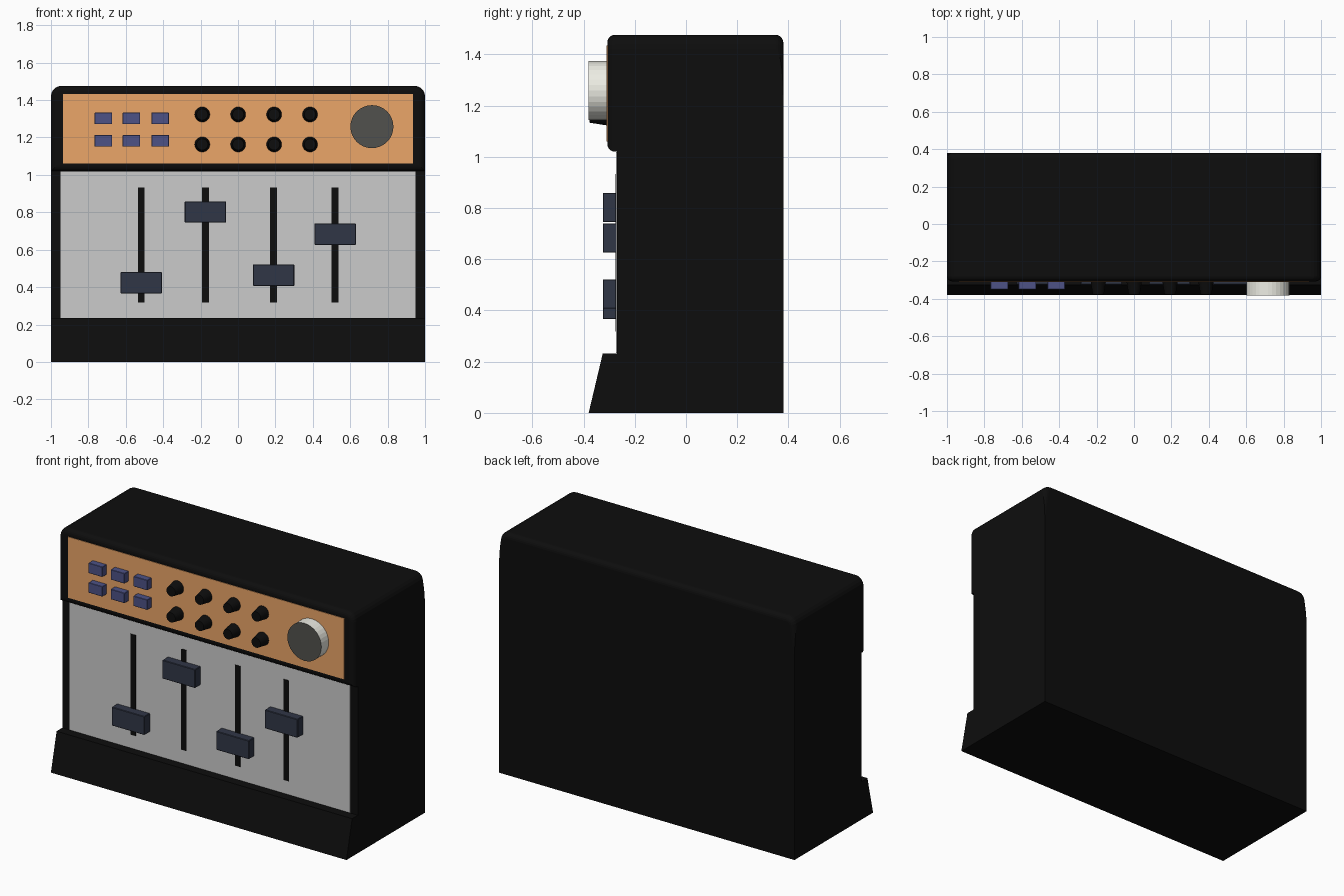
import bpy, bmesh, math

if "Cube" in bpy.data.objects:
    bpy.data.objects.remove(bpy.data.objects["Cube"])


def material(name, r, g, b):
    m = bpy.data.materials.new(name)
    m.diffuse_color = (r, g, b, 1)
    m.use_nodes = True
    m.node_tree.nodes["Principled BSDF"].inputs["Base Color"].default_value = m.diffuse_color
    return m


BLACK = material("black", 0.004, 0.004, 0.004)
ORANGE = material("orange", 0.83, 0.38, 0.14)
SILVER = material("silver", 0.52, 0.52, 0.52)
NAVY = material("navy", 0.03, 0.037, 0.062)
BLUE = material("blue", 0.075, 0.085, 0.24)
CREAM = material("cream", 0.85, 0.85, 0.78)
DARK = material("dark_grey", 0.083, 0.083, 0.075)


def finish(bm, name, *mats):
    bmesh.ops.recalc_face_normals(bm, faces=bm.faces)
    me = bpy.data.meshes.new(name)
    bm.to_mesh(me)
    bm.free()
    ob = bpy.data.objects.new(name, me)
    bpy.context.collection.objects.link(ob)
    for m in mats:
        me.materials.append(m)
    return ob


def box(name, x, z, w, h, y_front, y_back, mat, bevel=0.0):
    bm = bmesh.new()
    bmesh.ops.create_cube(bm, size=1)
    for v in bm.verts:
        v.co = (x + v.co.x * w, (y_front + y_back) / 2 + v.co.y * (y_back - y_front), z + v.co.z * h)
    if bevel:
        bmesh.ops.bevel(bm, geom=bm.edges[:], offset=bevel, segments=1, affect='EDGES')
    return finish(bm, name, mat)


def knob(name, x, z, r_base, r_tip, y_front, y_back, *mats):
    bm = bmesh.new()
    bmesh.ops.create_cone(bm, cap_ends=True, segments=32, radius1=r_tip, radius2=r_base,
                          depth=y_back - y_front)
    for v in bm.verts:
        v.co = (x + v.co.x, (y_front + y_back) / 2 + v.co.z, z + v.co.y)
    if len(mats) > 1:  # second material on the front cap
        for f in bm.faces:
            if f.calc_center_median().y < y_front + 1e-4:
                f.material_index = 1
    return finish(bm, name, *mats)


# Housing: side profile extruded across the width
PROFILE = [(-0.38, 0), (-0.325, 0.232), (-0.27, 0.232), (-0.27, 1.02),
           (-0.307, 1.02), (-0.307, 1.476), (0.38, 1.476), (0.38, 0)]
bm = bmesh.new()
face = bm.faces.new([bm.verts.new((-1, y, z)) for y, z in PROFILE])
ext = bmesh.ops.extrude_face_region(bm, geom=[face])
for v in ext["geom"]:
    if isinstance(v, bmesh.types.BMVert):
        v.co.x = 1
bmesh.ops.recalc_face_normals(bm, faces=bm.faces)


def round_edges(test, radius):
    edges = [e for e in bm.edges if all(test(v.co) for v in e.verts)]
    bmesh.ops.bevel(bm, geom=edges, offset=radius, segments=5, profile=0.5, affect='EDGES')


# Rounded top side edges, then upper front rim and top back rim
for side in (-1, 1):
    round_edges(lambda c: c.z > 1.47 and abs(c.x - side) < 1e-4, 0.055)
round_edges(lambda c: c.z > 1.0 and abs(c.y + 0.307) < 1e-4, 0.03)
round_edges(lambda c: c.z > 1.4 and abs(c.y - 0.38) < 1e-4, 0.03)
finish(bm, "housing", BLACK)

# Face panels
box("upper_panel", 0, 1.247, 1.87, 0.373, -0.31, -0.29, ORANGE)
box("fader_panel", 0, 0.626, 1.9, 0.784, -0.273, -0.26, SILVER)

# Fader slots and caps
for i, (x, z) in enumerate([(-0.517, 0.423), (-0.174, 0.802), (0.19, 0.464), (0.519, 0.683)]):
    box(f"fader_slot_{i}", x, 0.625, 0.036, 0.616, -0.276, -0.265, BLACK)
    box(f"fader_cap_{i}", x, z, 0.222, 0.114, -0.325, -0.268, NAVY, 0.003)

# Buttons and small knobs in two rows
for row, (bz, kz) in enumerate([(1.302, 1.323), (1.182, 1.163)]):
    for i, x in enumerate((-0.72, -0.57, -0.416)):
        box(f"button_{row}_{i}", x, bz, 0.094, 0.062, -0.35, -0.3, BLUE, 0.002)
    for i in range(4):
        knob(f"small_knob_{row}_{i}", -0.191 + 0.192 * i, kz, 0.042, 0.03, -0.376, -0.3, BLACK)

# Main dial
knob("main_dial", 0.716, 1.258, 0.115, 0.115, -0.381, -0.3, CREAM, DARK)
